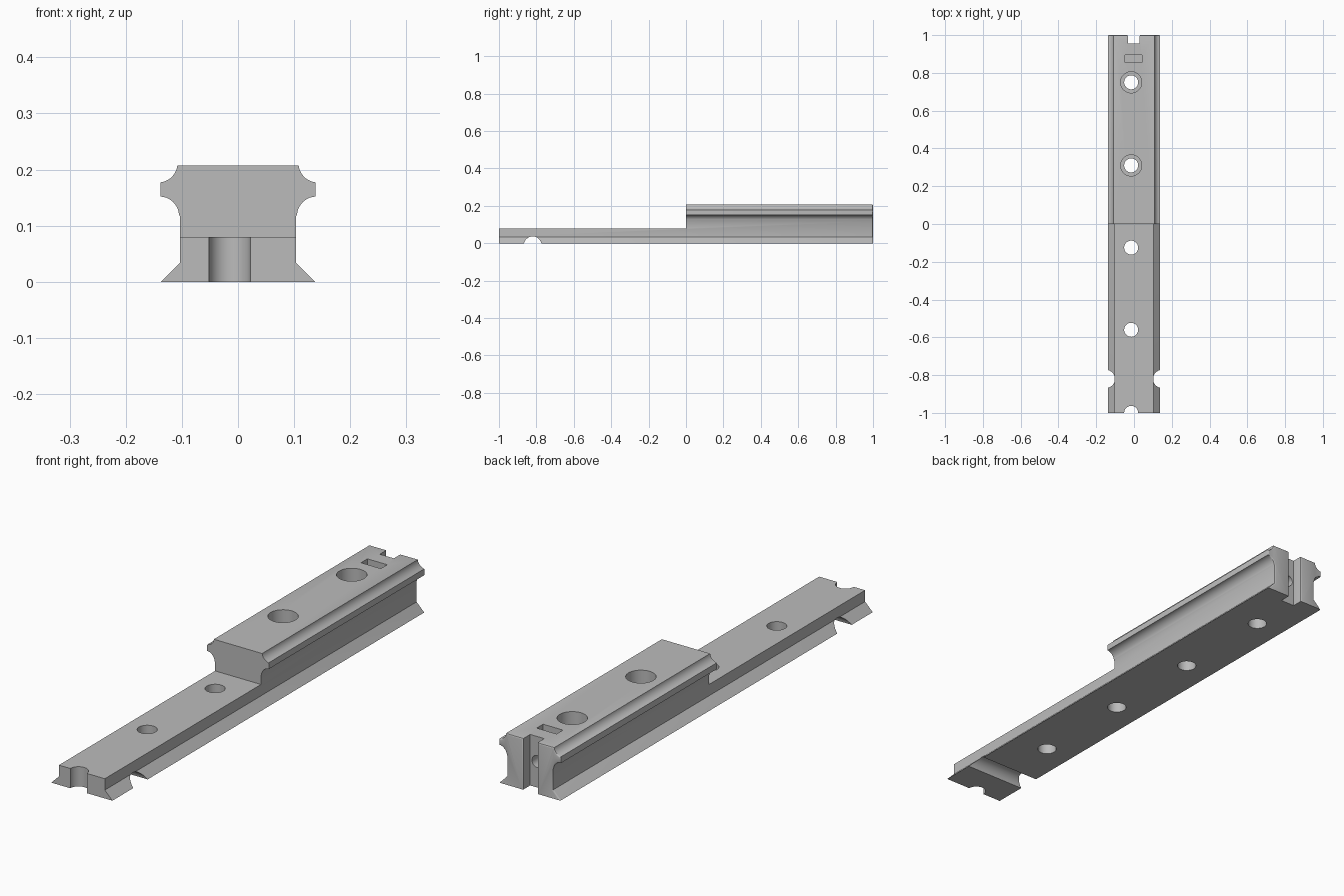
import bpy, bmesh
from math import sin, cos, pi, radians
from mathutils import Matrix, Vector

cube = bpy.data.objects.get("Cube")
if cube:
    bpy.data.objects.remove(cube)

grey = bpy.data.materials.new("plain grey")
grey.use_nodes = True
colour = (0.5, 0.5, 0.5, 1)
grey.diffuse_color = colour
grey.node_tree.nodes["Principled BSDF"].inputs["Base Color"].default_value = colour


def add_object(name, bm):
    bmesh.ops.recalc_face_normals(bm, faces=bm.faces)
    mesh = bpy.data.meshes.new(name)
    bm.to_mesh(mesh)
    bm.free()
    mesh.materials.append(grey)
    obj = bpy.data.objects.new(name, mesh)
    bpy.context.collection.objects.link(obj)
    return obj


def box(name, low, high):
    low, high = Vector(low), Vector(high)
    bm = bmesh.new()
    bmesh.ops.create_cube(bm, size=1, matrix=Matrix.Translation((low + high) / 2)
                          @ Matrix.Diagonal((high - low).to_4d()))
    return add_object(name, bm)


def cylinder(name, centre, radius, length, axis="Z"):
    turn = {"Z": Matrix(), "X": Matrix.Rotation(pi / 2, 4, "Y"),
            "Y": Matrix.Rotation(pi / 2, 4, "X")}[axis]
    bm = bmesh.new()
    bmesh.ops.create_cone(bm, cap_ends=True, segments=48, radius1=radius, radius2=radius,
                          depth=length, matrix=Matrix.Translation(centre) @ turn)
    return add_object(name, bm)


def arc(cx, cz, radius, start, end, steps=10):
    angles = [radians(start + (end - start) * i / steps) for i in range(steps + 1)]
    return [(cx + radius * cos(a), cz + radius * sin(a)) for a in angles]


# Rail body: mirrored cross-section with flared foot and grooved head
half = [(0.137, 0), (0.103, 0.034), (0.103, 0.116)]
half += arc(0.14, 0.117, 0.035, 175, 93)
half += arc(0.142, 0.211, 0.034, 263, 187)
outline = half + [(-x, z) for x, z in reversed(half)]
bm = bmesh.new()
end_face = bm.faces.new([bm.verts.new((x, -1, z)) for x, z in outline])
extruded = bmesh.ops.extrude_face_region(bm, geom=[end_face])["geom"]
bmesh.ops.translate(bm, vec=(0, 2, 0),
                    verts=[v for v in extruded if isinstance(v, bmesh.types.BMVert)])
rail = add_object("rail", bm)


def cut(target, cutters):
    for cutter in cutters:
        cutter.hide_render = True
        mod = target.modifiers.new(cutter.name, "BOOLEAN")
        mod.operation = "DIFFERENCE"
        mod.solver = "EXACT"
        mod.object = cutter
    graph = bpy.context.evaluated_depsgraph_get()
    mesh = bpy.data.meshes.new_from_object(target.evaluated_get(graph))
    target.modifiers.clear()
    target.data = mesh
    for cutter in cutters:
        bpy.data.objects.remove(cutter)


# Lowered front half and the slot in the back end
cut(rail, [box("front_step", (-0.3, -1.2, 0.08), (0.3, 0, 0.4)),
           box("end_slot", (-0.033, 0.955, -0.1), (0.03, 1.1, 0.4))])

# Rounded edges around the back end
bm = bmesh.new()
bm.from_mesh(rail.data)
bmesh.ops.dissolve_limit(bm, angle_limit=0.01, verts=bm.verts, edges=bm.edges)
back = [e for e in bm.edges
        if all(v.co.y > 0.999 for v in e.verts)
        and any(v.co.z > 0.001 for v in e.verts) and e.calc_face_angle(0) > 0.5]
bmesh.ops.bevel(bm, geom=back, offset=0.008, segments=3, profile=0.5,
                affect="EDGES", clamp_overlap=True)
bm.to_mesh(rail.data)
bm.free()

# Screw holes, counterbores, nut pocket, end bore and underside groove
hole_x = -0.015
cutters = [cylinder("screw_hole", (hole_x, y, 0.1), 0.037, 0.6)
           for y in (-1, -0.56, -0.125, 0.31, 0.75)]
cutters += [cylinder("counterbore", (hole_x, y, 0.28), 0.056, 0.4) for y in (0.31, 0.75)]
cutters += [box("nut_pocket", (-0.047, 0.855, 0.06), (0.042, 0.896, 0.4)),
            cylinder("end_bore", (-0.002, 0.88, 0.105), 0.024, 0.2, "Y"),
            cylinder("cross_groove", (0, -0.82, -0.011), 0.0475, 0.6, "X")]
cut(rail, cutters)

# Smooth curved faces, sharp edges kept
bpy.ops.object.select_all(action="DESELECT")
rail.select_set(True)
bpy.context.view_layer.objects.active = rail
bpy.ops.object.shade_smooth_by_angle(angle=radians(30))
